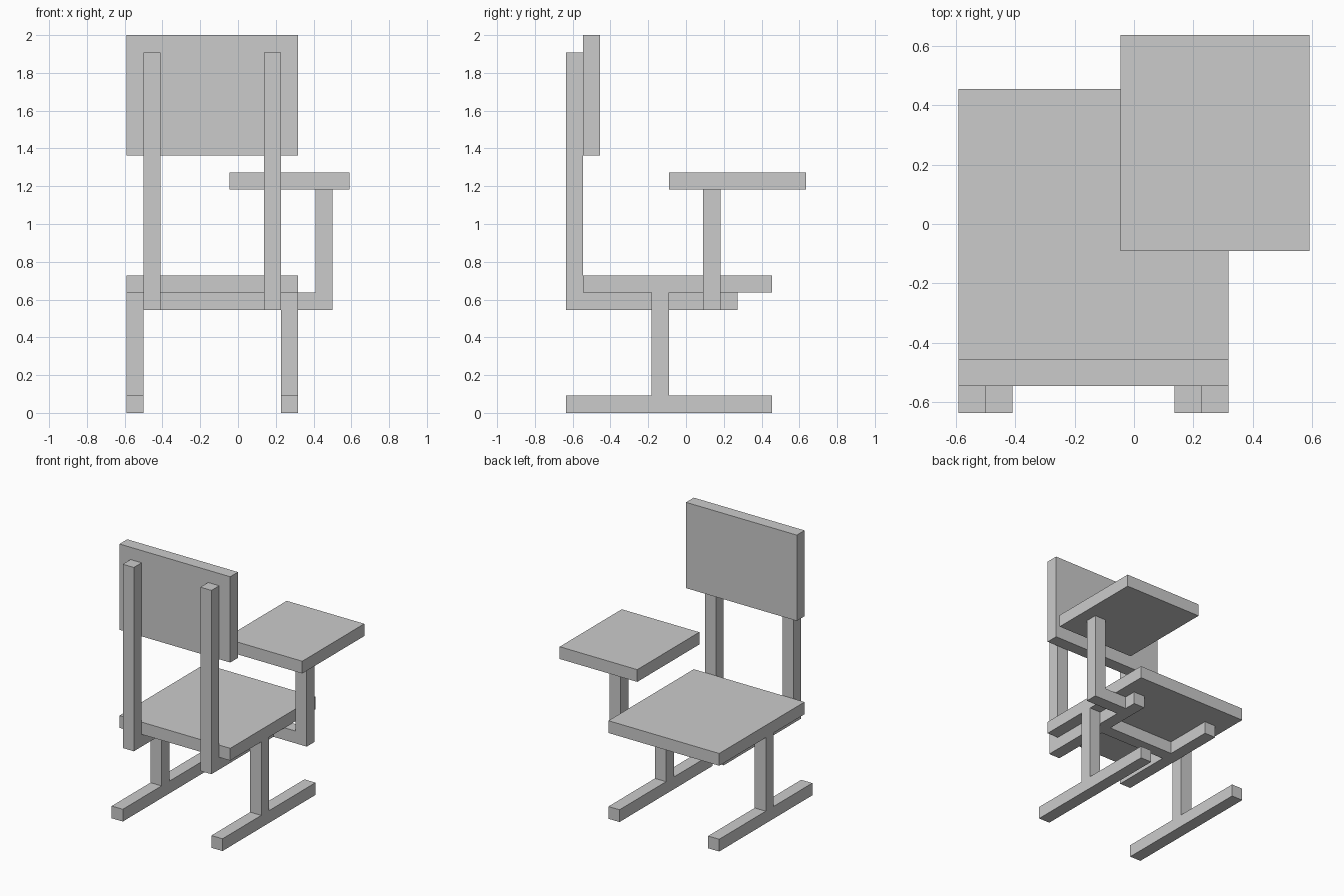
import bpy
import bmesh
from mathutils import Vector

if "Cube" in bpy.data.objects:
    bpy.data.objects.remove(bpy.data.objects["Cube"])

U = 1 / 11      # every bar is one module thick
MID = -1.5      # symmetry plane of the chair, in modules


def box(name, x, y, z):
    """Box from (min, max) ranges given in modules."""
    lo = Vector((x[0], y[0], z[0])) * U
    hi = Vector((x[1], y[1], z[1])) * U
    size, centre = hi - lo, (lo + hi) / 2
    bm = bmesh.new()
    bmesh.ops.create_cube(bm, size=1)
    bmesh.ops.scale(bm, vec=size, verts=bm.verts)
    mesh = bpy.data.meshes.new(name)
    bm.to_mesh(mesh)
    bm.free()
    obj = bpy.data.objects.new(name, mesh)
    obj.location = centre
    bpy.context.collection.objects.link(obj)
    return obj


def pair(name, x, y, z):
    """Box on the right side plus its mirror image on the left."""
    box("right_" + name, x, y, z)
    box("left_" + name, (2 * MID - x[1], 2 * MID - x[0]), y, z)


# Seat and backrest panels
box("seat", (-6.5, 3.5), (-6, 5), (7, 8))
box("backrest", (-6.5, 3.5), (-6, -5), (15, 22))

# Side frames: floor skids, legs, seat rails and back posts
pair("foot", (2.5, 3.5), (-7, 5), (0, 1))
pair("leg", (2.5, 3.5), (-2, -1), (1, 7))
pair("seat_rail", (1.5, 2.5), (-6, 3), (6, 7))
pair("back_post", (1.5, 2.5), (-7, -6), (6, 21))

# Crossbar between the seat rails
box("crossbar", (-4.5, 1.5), (-2, -1), (6, 7))

# Writing tablet on its side arm
box("tablet_arm", (2.5, 4.5), (1, 2), (6, 7))
box("tablet_post", (4.5, 5.5), (1, 2), (6, 13))
box("writing_tablet", (-0.5, 6.5), (-1, 7), (13, 14))
